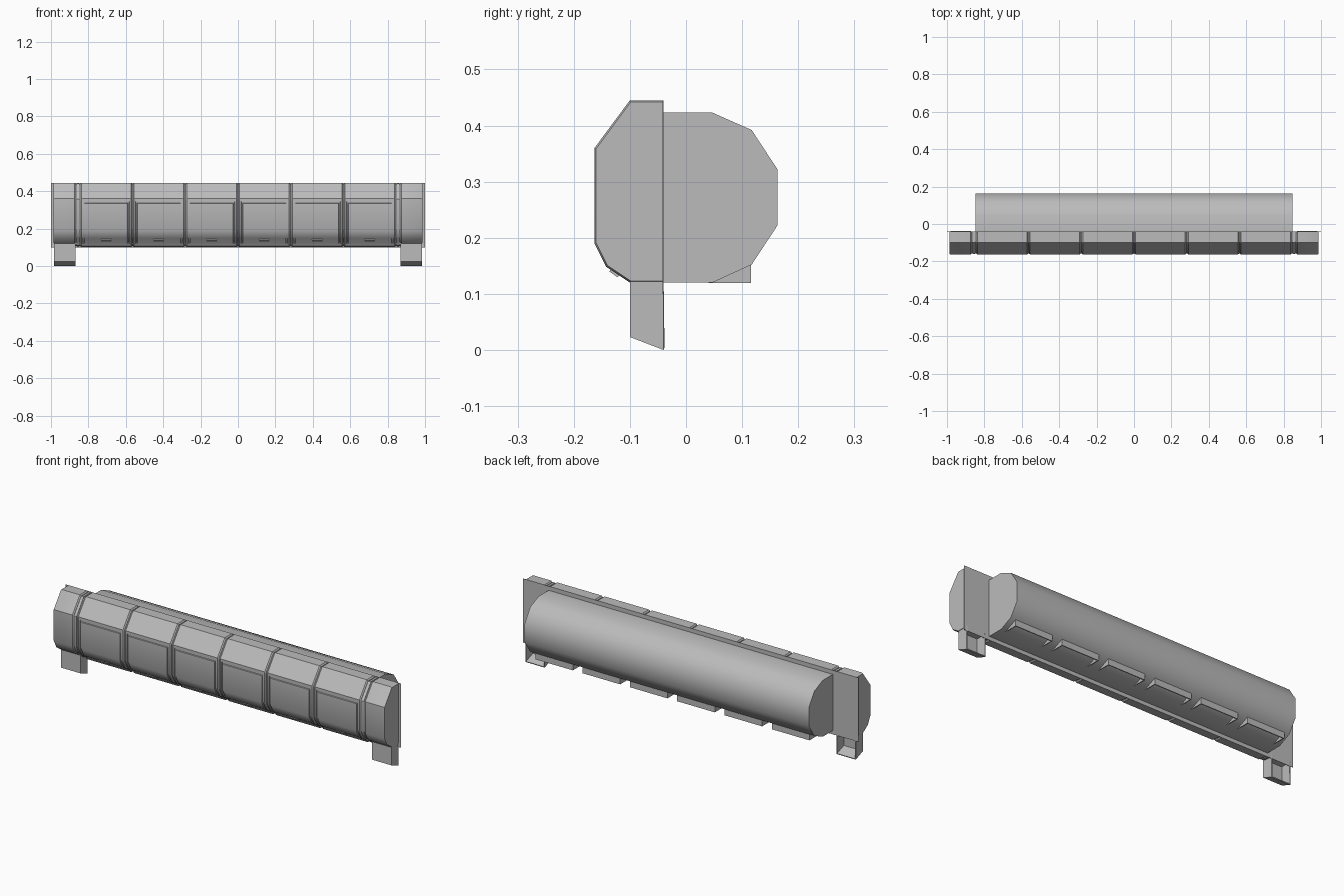
import bpy, bmesh, math

cube = bpy.data.objects.get("Cube")
if cube:
    bpy.data.objects.remove(cube)

grey = bpy.data.materials.new("plain grey")
grey.use_nodes = True
colour = (0.5, 0.5, 0.5, 1)
grey.diffuse_color = colour
grey.node_tree.nodes["Principled BSDF"].inputs["Base Color"].default_value = colour

BACK = -0.04      # plane of the mounting plate
MID_Z = 0.27


def finish(name, bm, angle=None):
    bmesh.ops.recalc_face_normals(bm, faces=bm.faces[:])
    mesh = bpy.data.meshes.new(name)
    bm.to_mesh(mesh)
    bm.free()
    mesh.materials.append(grey)
    obj = bpy.data.objects.new(name, mesh)
    bpy.context.collection.objects.link(obj)
    if angle:
        bpy.ops.object.select_all(action='DESELECT')
        obj.select_set(True)
        bpy.context.view_layer.objects.active = obj
        bpy.ops.object.shade_smooth_by_angle(angle=math.radians(angle))
    return obj


def loft(profile, stations):
    """Sweep a (y, z) profile along x; each station is (x, profile scale)."""
    bm = bmesh.new()
    rings = [[bm.verts.new((x, BACK + (y - BACK) * s, MID_Z + (z - MID_Z) * s))
              for y, z in profile] for x, s in stations]
    n = len(profile)
    for a, b in zip(rings, rings[1:]):
        for i in range(n):
            j = (i + 1) % n
            bm.faces.new((a[i], a[j], b[j], b[i]))
    bm.faces.new(rings[0])
    bm.faces.new(rings[-1][::-1])
    return bm


def box(name, x, y, z):
    bm = loft([(y[0], z[0]), (y[1], z[0]), (y[1], z[1]), (y[0], z[1])],
              [(x[0], 1), (x[1], 1)])
    return finish(name, bm)


# Shared front casing profile, with a narrow band for the panel's upper groove
upper = [(BACK, 0.445), (-0.10, 0.445), (-0.163, 0.36)]
band = [(-0.163, 0.345), (-0.163, 0.335)]
lower = [(-0.163, 0.19), (-0.142, 0.148), (-0.10, 0.12)]
lip = [(-0.092, 0.106), (BACK, 0.10)]

# Mounting plate and recessed core seen in the joints
box("mounting_plate", (-1, 1), (BACK - 0.002, BACK), (0.10, 0.445))
finish("casing_core", loft(upper + lower + lip, [(-0.872, 0.955), (0.872, 0.955)]))

# Six front casing modules with a grooved panel, a pull tab and a rear tray
PITCH = 0.282
HALF = 0.1385
PANEL = 0.115
GROOVE = 0.009
for k in range(6):
    cx = (k - 2.5) * PITCH
    xs = [(-HALF, 0.965), (-HALF + 0.006, 1), (-PANEL - GROOVE, 1), (-PANEL, 1),
          (PANEL, 1), (PANEL + GROOVE, 1), (HALF - 0.006, 1), (HALF, 0.965)]
    bm = loft(upper + band + lower + lip, [(cx + x, s) for x, s in xs])
    bmesh.ops.recalc_face_normals(bm, faces=bm.faces[:])
    groove = []
    for f in bm.faces:
        c = f.calc_center_median()
        dx = abs(c.x - cx)
        if c.y > -0.098 or c.z > 0.346 or dx > PANEL + GROOVE:
            continue
        if dx > PANEL or c.z > 0.335:
            groove.append(f)
    bmesh.ops.inset_region(bm, faces=groove, thickness=0.0015, depth=-0.005,
                           use_even_offset=True, use_boundary=True)
    finish(f"front_module_{k + 1}", bm, 30)

    # Pull tab on the sloping lower face
    tab = box(f"pull_tab_{k + 1}", (-0.028, 0.028), (-0.004, 0.004), (-0.009, 0.009))
    tab.location = (cx, -0.127, 0.138)
    tab.rotation_euler.x = math.radians(55)

    # Open tray under the rear drum: two ends and a back wall
    w, t = 0.112, 0.005
    for side, label in ((-1, "right"), (1, "left")):
        ex = sorted((cx + side * w, cx + side * (w - t)))
        finish(f"tray_{label}_wall_{k + 1}", loft(
            [(0.04, 0.119), (0.116, 0.119), (0.116, 0.155), (0.04, 0.125)],
            [(ex[0], 1), (ex[1], 1)]))
    box(f"tray_back_wall_{k + 1}", (cx - w, cx + w), (0.111, 0.116), (0.119, 0.156))

# Narrow collars, end caps and hollow feet on both ends
for side, label in ((-1, "right"), (1, "left")):
    def span(*stations):
        return [(side * x, s) for x, s in stations]

    finish(f"{label}_collar", loft(upper + lower + lip,
           span((0.85, 0.975), (0.862, 0.975))), 30)
    finish(f"{label}_end_cap", loft(upper + lower + [(BACK, 0.12)],
           span((0.867, 0.965), (0.873, 1), (0.979, 1), (0.986, 0.98))), 30)

    # Foot is an open-backed shell
    bm = bmesh.new()
    shape = [(BACK, 0.13), (-0.10, 0.13), (-0.10, 0.023), (BACK, 0)]
    a, b = [[bm.verts.new((side * x, y, z)) for y, z in shape] for x in (0.87, 0.984)]
    bm.faces.new(a)
    bm.faces.new(b[::-1])
    for i in range(3):
        bm.faces.new((a[i], b[i], b[i + 1], a[i + 1]))
    foot = finish(f"{label}_foot", bm)
    shell = foot.modifiers.new("Wall", 'SOLIDIFY')
    shell.thickness = 0.006
    shell.offset = -1

# Rear drum, flat against the plate
drum = [(BACK, 0.423), (0.047, 0.423), (0.117, 0.392), (0.163, 0.322),
        (0.163, 0.222), (0.117, 0.152), (0.047, 0.12), (BACK, 0.12)]
finish("rear_drum", loft(drum, [(-0.847, 1), (0.847, 1)]), 40)
